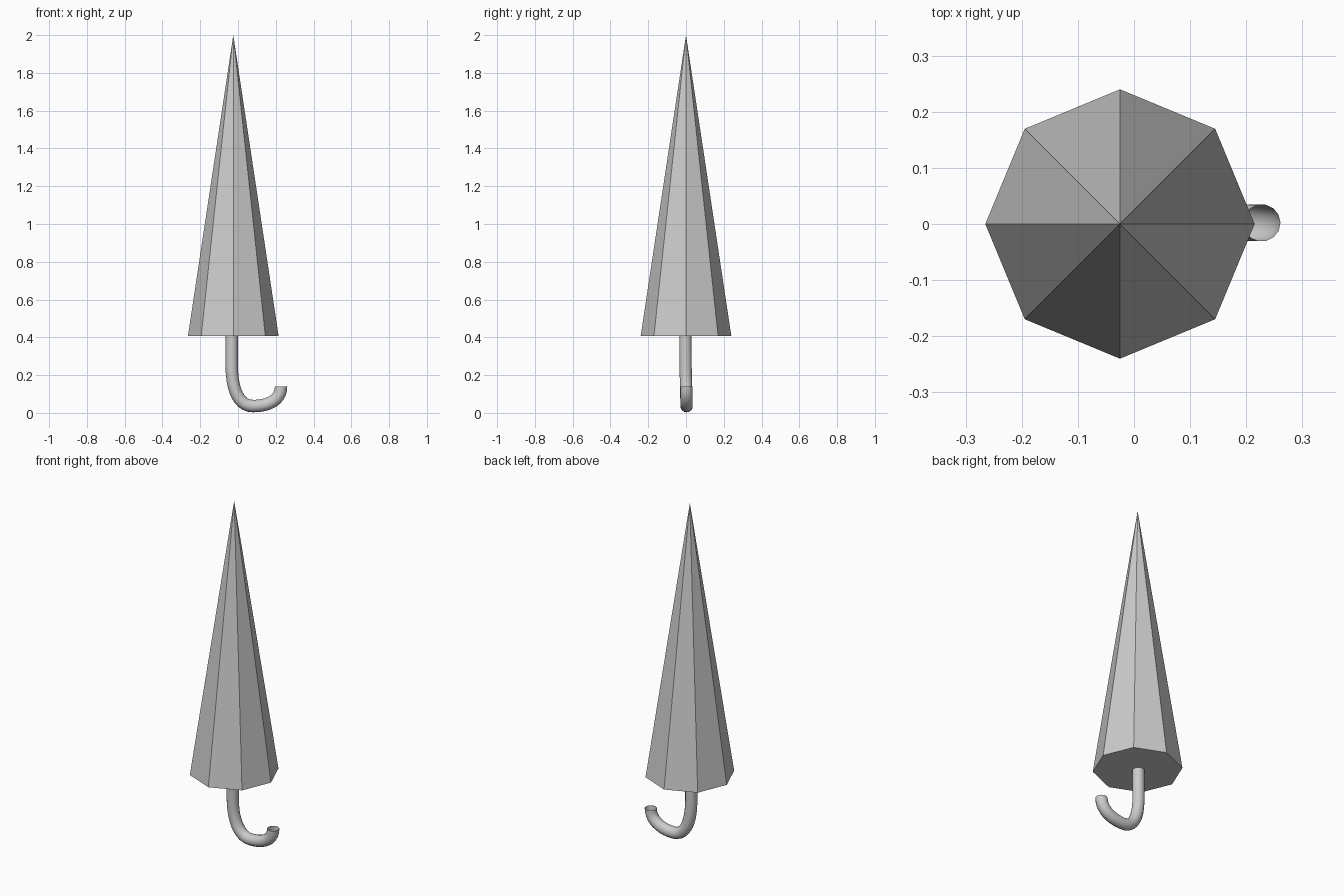
import bpy

if "Cube" in bpy.data.objects:
    bpy.data.objects.remove(bpy.data.objects["Cube"])

# Closed canopy: eight-sided flat-faced cone with a closed base
BASE_Z, TOP_Z = 0.407, 2.0
bpy.ops.mesh.primitive_cone_add(
    vertices=8, radius1=0.24, radius2=0, depth=TOP_Z - BASE_Z,
    end_fill_type='NGON', location=(-0.025, 0, (BASE_Z + TOP_Z) / 2))
canopy = bpy.context.object
canopy.name = "canopy"

# Handle: round open-ended tube along a J-shaped path
# each entry: left handle, point, right handle
path = [
    ((-0.033, -0.003, 0.46), (-0.033, -0.003, 0.41), (-0.033, -0.003, 0.36)),
    ((-0.033, -0.002, 0.30), (-0.033, -0.002, 0.25), (-0.033, 0.000, 0.12)),
    ((0.005, 0.003, 0.036), (0.08, 0.003, 0.036), (0.165, 0.003, 0.036)),
    ((0.228, 0.002, 0.07), (0.228, 0.002, 0.14), (0.228, 0.002, 0.20)),
]
curve = bpy.data.curves.new("handle", 'CURVE')
curve.dimensions = '3D'
curve.resolution_u = 10
curve.bevel_depth = 0.033
curve.bevel_resolution = 5
spline = curve.splines.new('BEZIER')
spline.bezier_points.add(len(path) - 1)
for bp, (left, co, right) in zip(spline.bezier_points, path):
    bp.handle_left_type = bp.handle_right_type = 'FREE'
    bp.co, bp.handle_left, bp.handle_right = co, left, right
handle = bpy.data.objects.new("handle", curve)
bpy.context.collection.objects.link(handle)

# Turn the handle into a smooth-shaded mesh
bpy.ops.object.select_all(action='DESELECT')
handle.select_set(True)
bpy.context.view_layer.objects.active = handle
bpy.ops.object.convert(target='MESH')
bpy.ops.object.shade_smooth()
